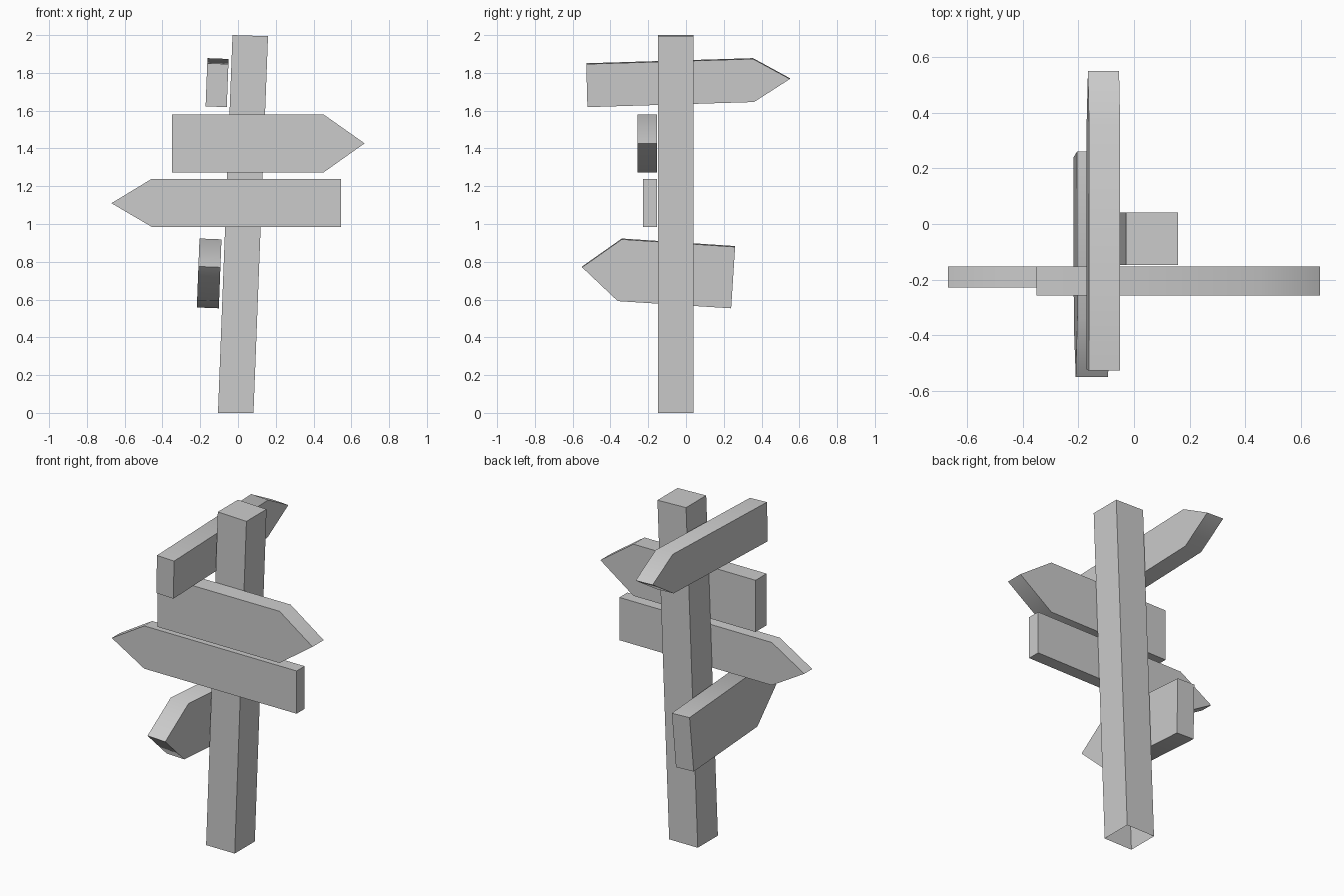
import bpy
import math
from mathutils import Vector

if "Cube" in bpy.data.objects:
    bpy.data.objects.remove(bpy.data.objects["Cube"])

LEAN = 0.0385  # sideways lean of the post, x per unit of height


def finish(name, verts, faces, smooth=False):
    mesh = bpy.data.meshes.new(name)
    mesh.from_pydata(verts, [], faces)
    obj = bpy.data.objects.new(name, mesh)
    bpy.context.collection.objects.link(obj)
    bpy.ops.object.select_all(action='DESELECT')
    obj.select_set(True)
    bpy.context.view_layer.objects.active = obj
    bpy.ops.object.mode_set(mode='EDIT')
    bpy.ops.mesh.select_all(action='SELECT')
    bpy.ops.mesh.normals_make_consistent(inside=False)
    bpy.ops.object.mode_set(mode='OBJECT')
    if smooth:
        bpy.ops.object.shade_smooth_by_angle(angle=math.radians(42))
    return obj


def board(name, outline, near, far, place):
    """Extrude a pointed outline between two depths; place maps (u, z, depth) to space."""
    n = len(outline)
    verts = [place(u, z, d) for d in (near, far) for u, z in outline]
    faces = [tuple(range(n)), tuple(range(2 * n - 1, n - 1, -1))]
    faces += [(i, (i + 1) % n, (i + 1) % n + n, i + n) for i in range(n)]
    return finish(name, verts, faces, smooth=True)


def on_front(u, z, d):
    return Vector((u, d, z))


def on_side(u, z, d):
    # side boards follow the lean of the post
    return Vector((d + LEAN * z, u, z - LEAN * (d + 0.235)))


# Leaning square post, open underneath
ring = [(-0.106, -0.148), (0.082, -0.148), (0.082, 0.041), (-0.106, 0.041)]
bottom = [(x, y, 0) for x, y in ring]
top = [(x + 2 * LEAN, y, 2.0 if x < 0 else 1.994) for x, y in ring]
walls = [(i, (i + 1) % 4, (i + 1) % 4 + 4, i + 4) for i in range(4)]
finish("post", bottom + top, walls + [(4, 5, 6, 7)])

# Front boards pointing right and left
board("right_arrow_board",
      [(-0.35, 1.273), (0.453, 1.273), (0.67, 1.427), (0.453, 1.58), (-0.35, 1.58)],
      -0.257, -0.153, on_front)
board("left_arrow_board",
      [(0.545, 1.239), (-0.457, 1.239), (-0.67, 1.11), (-0.457, 0.985), (0.545, 0.985)],
      -0.228, -0.153, on_front)

# Side boards pointing backward and forward
board("back_arrow_board",
      [(-0.528, 1.851), (0.355, 1.878), (0.55, 1.772), (0.36, 1.65), (-0.522, 1.623)],
      -0.234, -0.122, on_side)
board("forward_arrow_board",
      [(0.26, 0.883), (-0.34, 0.923), (-0.55, 0.775), (-0.361, 0.596), (0.239, 0.558)],
      -0.2395, -0.123, on_side)
